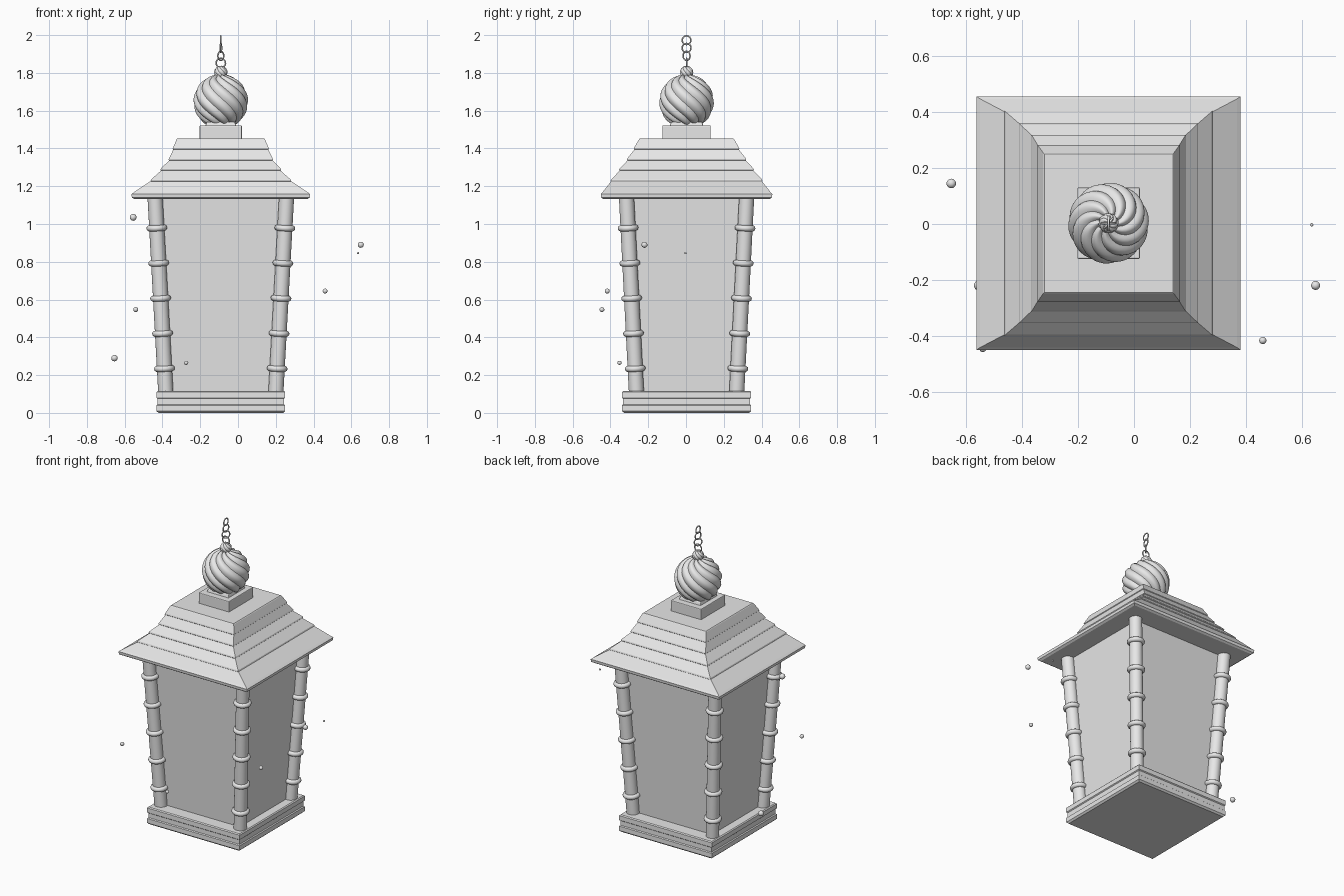
import bpy, math
from mathutils import Vector

if "Cube" in bpy.data.objects:
    bpy.data.objects.remove(bpy.data.objects["Cube"])

CX, CY = -0.091, 0.003   # lantern axis

stone = bpy.data.materials.new("plain_grey")
stone.use_nodes = True
GREY = (0.8, 0.8, 0.8, 1)
stone.diffuse_color = GREY
stone.node_tree.nodes["Principled BSDF"].inputs["Base Color"].default_value = GREY


def finish(ob, name, smooth=None, bevel=0):
    ob.name = name
    ob.data.materials.append(stone)
    if bevel:
        m = ob.modifiers.new("soft_edges", "BEVEL")
        m.width, m.segments, m.limit_method = bevel, 2, "ANGLE"
    if smooth:
        bpy.ops.object.select_all(action="DESELECT")
        ob.select_set(True)
        bpy.context.view_layer.objects.active = ob
        bpy.ops.object.shade_smooth_by_angle(angle=math.radians(smooth))
    return ob


def loft(name, rings, smooth=None, bevel=0):
    """Skin a stack of equal-length rings of points and cap both ends."""
    n = len(rings[0])
    verts = [p for r in rings for p in r]
    faces = [(i * n + j, i * n + (j + 1) % n, (i + 1) * n + (j + 1) % n, (i + 1) * n + j)
             for i in range(len(rings) - 1) for j in range(n)]
    faces += [tuple(reversed(range(n))), tuple(range(len(verts) - n, len(verts)))]
    me = bpy.data.meshes.new(name)
    me.from_pydata(verts, [], faces)
    ob = bpy.data.objects.new(name, me)
    bpy.context.collection.objects.link(ob)
    return finish(ob, name, smooth, bevel)


def square_stack(name, profile, bevel=0):
    """Rectangular tiers from (height, half width, half depth)."""
    corners = [(-1, -1), (1, -1), (1, 1), (-1, 1)]
    return loft(name, [[(CX + a * w, CY + b * d, z) for a, b in corners]
                       for z, w, d in profile], bevel=bevel)


def swirl_ball(name, z, radius, lobes, twist, rows, cols):
    """Ball with scalloped ridges spiralling from pole to pole."""
    rings = []
    for i in range(rows + 1):
        t = math.pi * (1 - (0.02 + 0.96 * i / rows))
        ring = []
        for j in range(cols):
            a = 2 * math.pi * j / cols
            r = radius * (0.92 + 0.08 * abs(math.sin(lobes * a / 2)))
            b = a + twist * t / math.pi
            ring.append((CX + r * math.sin(t) * math.cos(b),
                         CY + r * math.sin(t) * math.sin(b), z + r * math.cos(t)))
        rings.append(ring)
    return loft(name, rings, smooth=35)


# Stepped base
square_stack("base", [(0, .33, .331), (.01, .341, .342), (.04, .341, .342), (.045, .335, .336),
                      (.075, .335, .336), (.08, .341, .342), (.11, .341, .342), (.116, .335, .336)])

# Tapered body with four panels
square_stack("body_panels", [(.1, .28, .253), (1.135, .335, .307)])

# Roof eave and tiers, each tier with a small overhanging lip
square_stack("roof_eave", [(1.132, .458, .44), (1.14, .471, .452), (1.158, .473, .454),
                           (1.168, .46, .445), (1.232, .365, .395)])
levels = [(1.228, .372, .402), (1.286, .32, .357), (1.34, .277, .316),
          (1.397, .255, .28), (1.452, .23, .248)]
for i, ((z0, w0, d0), (z1, w1, d1)) in enumerate(zip(levels, levels[1:])):
    lip = 0.007 if i < 3 else 0
    square_stack(f"roof_tier_{i + 1}", [(z0 - .006, w0 - .006, d0 - .006), (z0, w0, d0),
                                        (z0 + .008, w0 - .003, d0 - .003),
                                        (z1 - .004, w1 - lip + .004, d1 - lip + .004),
                                        (z1, w1 - lip, d1 - lip)])

# Pedestal under the finial
square_stack("pedestal", [(1.44, .112, .128), (1.522, .112, .128)], bevel=.005)
square_stack("pedestal_step", [(1.515, .082, .09), (1.54, .075, .082)], bevel=.004)

# Corner posts with bamboo-like rings
for sx, sname in ((-1, "right"), (1, "left")):
    for sy, fname in ((-1, "front"), (1, "back")):
        low = Vector((CX + sx * .291, CY + sy * .265, .1))
        high = Vector((CX + sx * .348, CY + sy * .318, 1.14))
        axis = high - low
        turn = axis.to_track_quat("Z", "Y").to_euler()
        bpy.ops.mesh.primitive_cylinder_add(vertices=24, radius=.04, depth=axis.length,
                                            location=(low + high) / 2, rotation=turn)
        finish(bpy.context.object, f"{fname}_{sname}_post", 40)
        for k in range(5):
            z = .235 + .186 * k
            spot = low + axis * ((z - low.z) / axis.z)
            bpy.ops.mesh.primitive_torus_add(major_segments=24, minor_segments=10, location=spot,
                                             rotation=turn, major_radius=.039, minor_radius=.016)
            finish(bpy.context.object, f"{fname}_{sname}_post_ring_{k + 1}", 60)

# Finial balls
swirl_ball("finial_ball", 1.648, .145, 10, math.radians(200), 28, 80)
swirl_ball("finial_knob", 1.802, .036, 8, math.radians(160), 14, 48)

# Hanging chain
for k, (z, r, yaw) in enumerate([(1.852, .025, 0), (1.89, .024, 50), (1.932, .024, 80), (1.973, .023, 90)]):
    bpy.ops.mesh.primitive_torus_add(major_segments=24, minor_segments=8, location=(CX, CY, z),
                                     rotation=(math.pi / 2, 0, math.radians(yaw)),
                                     major_radius=r, minor_radius=.004)
    finish(bpy.context.object, f"chain_link_{k + 1}", 60)

# Floating motes
motes = [(-.555, -.22, 1.035, .018), (.65, -.22, .89, .016), (.636, -.003, .846, .006),
         (.461, -.417, .645, .013), (-.541, -.445, .547, .013), (-.654, .145, .29, .017),
         (-.274, -.352, .265, .011)]
for k, (x, y, z, r) in enumerate(motes):
    bpy.ops.mesh.primitive_ico_sphere_add(subdivisions=3, radius=r, location=(x, y, z))
    finish(bpy.context.object, f"mote_{k + 1}", 60)
